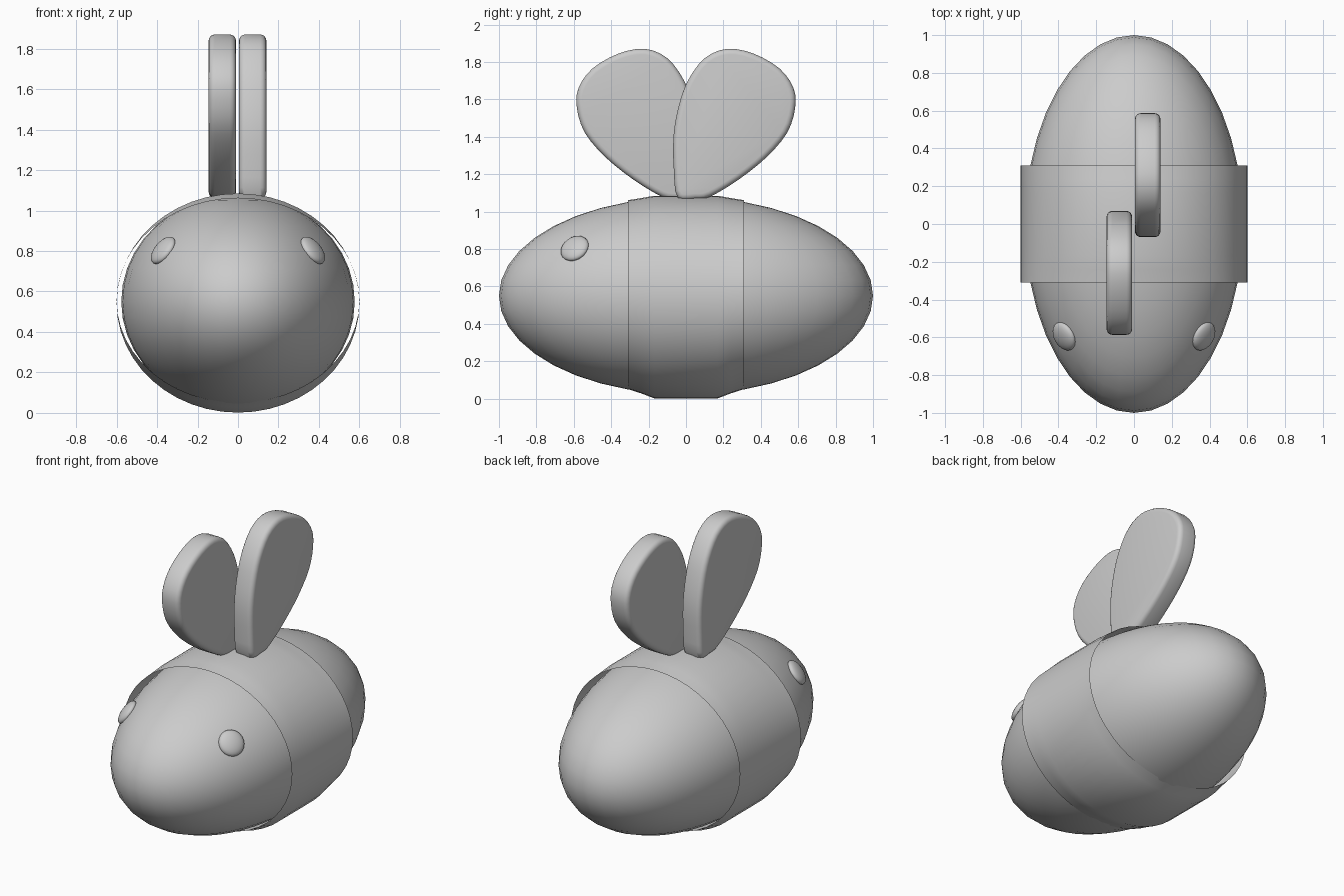
import bpy, bmesh, math
from mathutils import Vector

if "Cube" in bpy.data.objects:
    bpy.data.objects.remove(bpy.data.objects["Cube"])


def finish(name, bm, angle=40):
    me = bpy.data.meshes.new(name)
    bm.to_mesh(me)
    bm.free()
    ob = bpy.data.objects.new(name, me)
    bpy.context.collection.objects.link(ob)
    bpy.ops.object.select_all(action='DESELECT')
    ob.select_set(True)
    bpy.context.view_layer.objects.active = ob
    bpy.ops.object.shade_smooth_by_angle(angle=math.radians(angle))
    return ob


def ellipsoid(name, loc, radii, segs, rings, normal=None):
    bm = bmesh.new()
    bmesh.ops.create_uvsphere(bm, u_segments=segs, v_segments=rings, radius=1)
    bmesh.ops.scale(bm, vec=radii, verts=bm.verts)
    if normal:
        rot = Vector(normal).to_track_quat('Z', 'Y').to_matrix()
        bmesh.ops.rotate(bm, matrix=rot, verts=bm.verts)
    bmesh.ops.translate(bm, vec=loc, verts=bm.verts)
    return finish(name, bm)


# Egg-shaped body
ellipsoid("body", (0, 0, 0.55), (0.577, 1.0, 0.527), 40, 20)

# Eyes: flattened beads lying on the body surface
for side, label in ((-1, "left"), (1, "right")):
    ellipsoid(label + "_eye", (side * 0.37, -0.595, 0.803), (0.08, 0.08, 0.032),
              24, 12, (side * 0.71, -0.39, 0.59))

# Stripe: open sleeve around the middle; (y, half height, centre height)
bm = bmesh.new()
N = 48
sections = [(-0.31, 0.505, 0.556), (-0.24, 0.522, 0.55), (-0.17, 0.5415, 0.543),
            (0.17, 0.5415, 0.543), (0.24, 0.522, 0.55), (0.31, 0.505, 0.556)]
loops = [[bm.verts.new((0.6 * math.cos(2 * math.pi * i / N), y,
                        zc + h * math.sin(2 * math.pi * i / N))) for i in range(N)]
         for y, h, zc in sections]
for a, b in zip(loops, loops[1:]):
    for i in range(N):
        j = (i + 1) % N
        bm.faces.new((a[i], b[i], b[j], a[j]))
bmesh.ops.recalc_face_normals(bm, faces=bm.faces)
finish("stripe", bm)

# Wing outline (y, z), clockwise from the root
outline = [(-0.045, 1.075), (-0.065, 1.22), (-0.067, 1.4), (-0.04, 1.56), (0.01, 1.7),
           (0.1, 1.82), (0.22, 1.87), (0.36, 1.845), (0.5, 1.765), (0.575, 1.66),
           (0.583, 1.55), (0.54, 1.42), (0.43, 1.29), (0.28, 1.17), (0.13, 1.08),
           (0.05, 1.066)]


def smooth_loop(pts, steps=3):
    out = []
    n = len(pts)
    for i in range(n):
        p0, p1, p2, p3 = (Vector(pts[(i + k) % n]) for k in (-1, 0, 1, 2))
        for s in range(steps):
            t = s / steps
            out.append(0.5 * (2 * p1 + (p2 - p0) * t + (2 * p0 - 5 * p1 + 4 * p2 - p3) * t * t
                              + (3 * p1 - p0 - 3 * p2 + p3) * t ** 3))
    return out


def wing(name, x0, x1, side):
    bm = bmesh.new()
    face = bm.faces.new([bm.verts.new((x0, side * p.x, p.y)) for p in smooth_loop(outline)])
    ext = bmesh.ops.extrude_face_region(bm, geom=[face])
    bmesh.ops.translate(bm, vec=(x1 - x0, 0, 0),
                        verts=[v for v in ext['geom'] if isinstance(v, bmesh.types.BMVert)])
    bmesh.ops.recalc_face_normals(bm, faces=bm.faces)
    # Round the rims of both flat sides
    rims = [e for e in bm.edges if abs(e.verts[0].co.x - e.verts[1].co.x) < 1e-5]
    bmesh.ops.bevel(bm, geom=rims, offset=0.03, segments=4, profile=0.5, affect='EDGES',
                    clamp_overlap=True)
    finish(name, bm)


# Two mirrored wings, side by side
wing("front_wing", -0.145, -0.01, -1)
wing("back_wing", 0.005, 0.14, 1)
